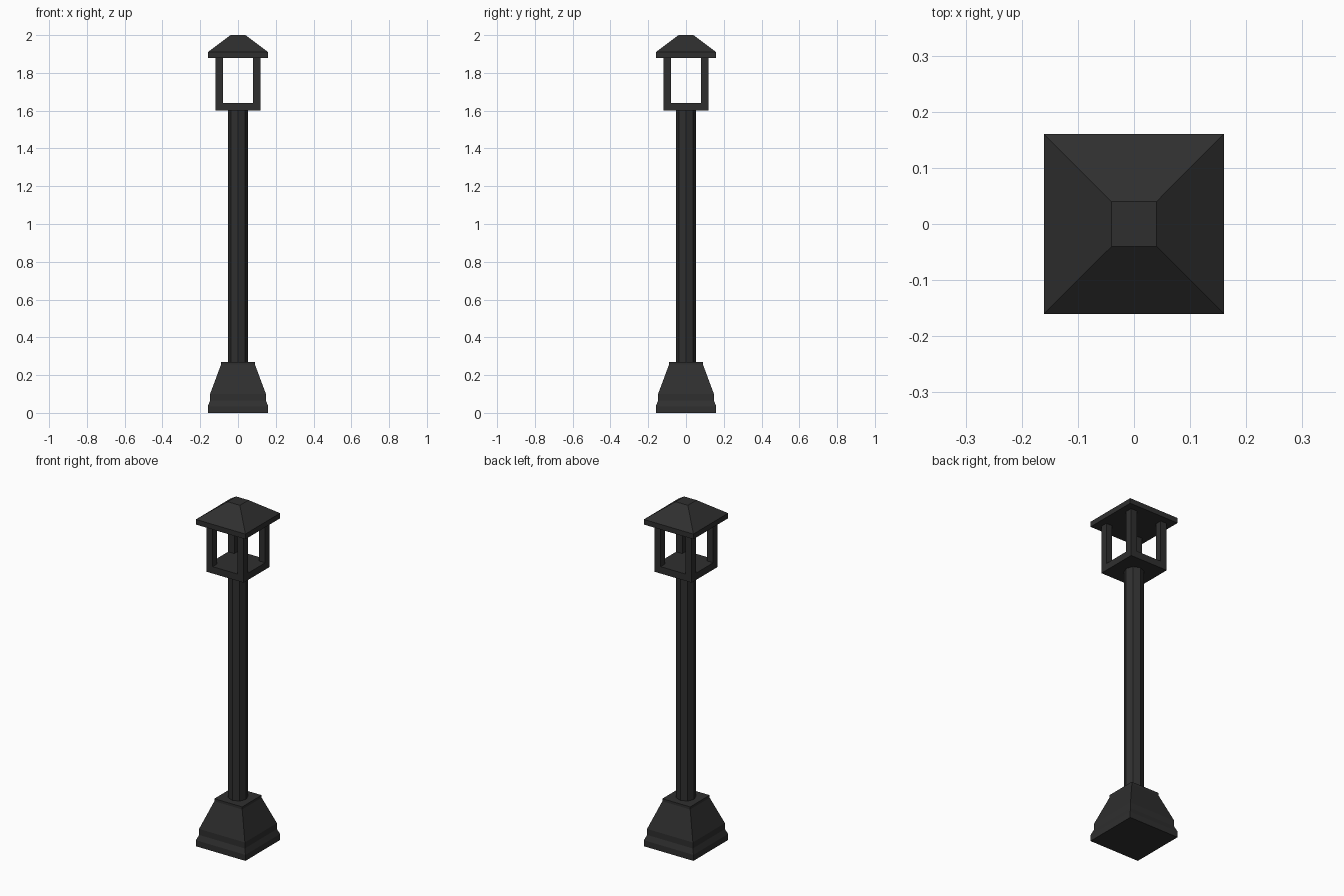
import bpy, bmesh, math

if "Cube" in bpy.data.objects:
    bpy.data.objects.remove(bpy.data.objects["Cube"])

iron = bpy.data.materials.new("dark iron")
iron.diffuse_color = (0.028, 0.028, 0.028, 1)
iron.use_nodes = True
iron.node_tree.nodes["Principled BSDF"].inputs["Base Color"].default_value = iron.diffuse_color


def make(name, bm):
    bmesh.ops.recalc_face_normals(bm, faces=bm.faces)
    me = bpy.data.meshes.new(name)
    bm.to_mesh(me)
    bm.free()
    me.materials.append(iron)
    ob = bpy.data.objects.new(name, me)
    bpy.context.collection.objects.link(ob)
    return ob


def stack(name, profile, sides=4, turn=math.pi / 4, centre=(0, 0)):
    """Closed stack of polygon rings from (radius, z) pairs."""
    bm = bmesh.new()
    rings = []
    for r, z in profile:
        rings.append([bm.verts.new((centre[0] + r * math.cos(turn + 2 * math.pi * i / sides),
                                    centre[1] + r * math.sin(turn + 2 * math.pi * i / sides), z))
                      for i in range(sides)])
    for a, b in zip(rings, rings[1:]):
        for i in range(sides):
            j = (i + 1) % sides
            bm.faces.new((a[i], a[j], b[j], b[i]))
    bm.faces.new(rings[0])
    bm.faces.new(rings[-1])
    return make(name, bm)


def square(name, profile, centre=(0, 0)):
    """Square stack given by half-widths."""
    return stack(name, [(h * math.sqrt(2), z) for h, z in profile], centre=centre)


# Stepped, tapered foot with a small lip on top
square("base", [(0.16, 0), (0.16, 0.035), (0.148, 0.065), (0.148, 0.1),
                (0.09, 0.255), (0.09, 0.27)])

# Eight-sided pole, corner facing front
stack("pole", [(0.053, 0.265), (0.053, 1.605)], sides=8, turn=0)

# Lantern tray, corner posts and roof
square("lantern_tray", [(0.12, 1.60), (0.12, 1.64)])
for sx in (-1, 1):
    for sy in (-1, 1):
        square("lantern_post", [(0.02, 1.635), (0.02, 1.885)], (sx * 0.1, sy * 0.1))
square("roof", [(0.16, 1.88), (0.16, 1.91), (0.04, 2.0)])
